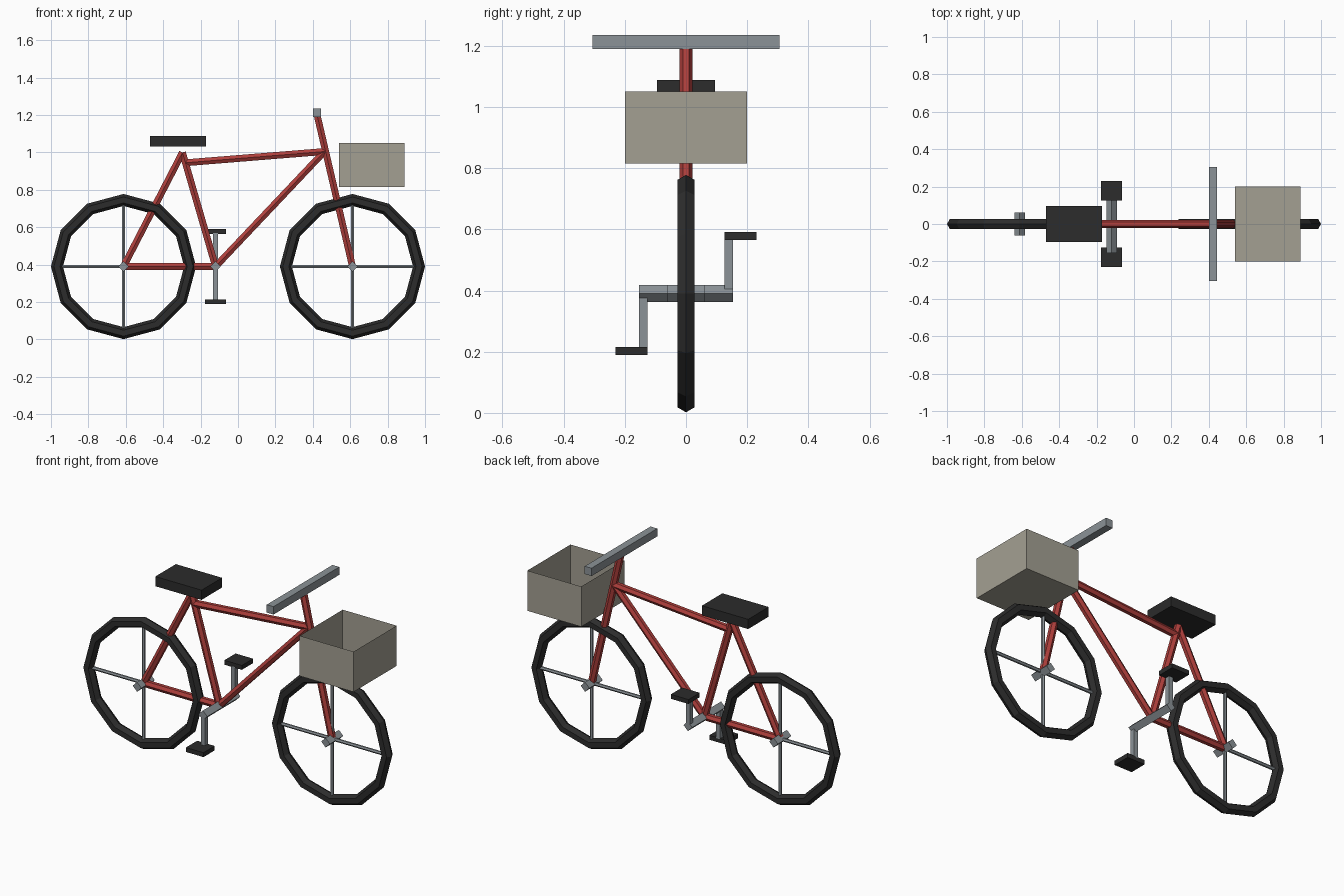
import bpy, bmesh, math
from mathutils import Vector

cube = bpy.data.objects.get("Cube")
if cube:
    bpy.data.objects.remove(cube, do_unlink=True)


def material(name, rgb):
    m = bpy.data.materials.new(name)
    m.use_nodes = True
    m.diffuse_color = (*rgb, 1)
    m.node_tree.nodes["Principled BSDF"].inputs["Base Color"].default_value = (*rgb, 1)
    return m


RED = material("frame red", (0.43, 0.05, 0.045))
BLACK = material("rubber black", (0.025, 0.025, 0.025))
GREY = material("metal grey", (0.26, 0.29, 0.31))
TAN = material("basket tan", (0.37, 0.35, 0.29))


def finish(bm, name, mat):
    bmesh.ops.recalc_face_normals(bm, faces=bm.faces)
    mesh = bpy.data.meshes.new(name)
    bm.to_mesh(mesh)
    bm.free()
    mesh.materials.append(mat)
    obj = bpy.data.objects.new(name, mesh)
    bpy.context.collection.objects.link(obj)
    return obj


def rod(name, a, b, radius, sides, mat):
    """Straight prism from a to b, with one edge turned to the side."""
    a, b = Vector(a), Vector(b)
    axis = (b - a).normalized()
    u = Vector((1, 0, 0)) if abs(axis.y) > 0.9 else Vector((0, 1, 0))
    v = axis.cross(u)
    bm = bmesh.new()
    rings = []
    for end in (a, b):
        angles = [math.tau * i / sides for i in range(sides)]
        rings.append([bm.verts.new(end + radius * (u * math.cos(t) + v * math.sin(t)))
                      for t in angles])
        bm.faces.new(rings[-1])
    for i in range(sides):
        j = (i + 1) % sides
        bm.faces.new((rings[0][i], rings[0][j], rings[1][j], rings[1][i]))
    return finish(bm, name, mat)


def box(name, center, size, mat, open_top=False):
    bm = bmesh.new()
    bmesh.ops.create_cube(bm, size=1)
    bmesh.ops.scale(bm, vec=size, verts=bm.verts)
    bmesh.ops.translate(bm, vec=center, verts=bm.verts)
    if open_top:
        top = max(bm.faces, key=lambda f: f.calc_center_median().z)
        bmesh.ops.delete(bm, geom=[top], context='FACES_ONLY')
    return finish(bm, name, mat)


# Wheels: tyre, crossed spokes and hub
AXLE_Z = 0.39
SPOKE = 0.356
for label, x in (("rear", -0.612), ("front", 0.612)):
    bpy.ops.mesh.primitive_torus_add(
        major_segments=12, minor_segments=6, major_radius=SPOKE, minor_radius=0.032,
        location=(x, 0, AXLE_Z), rotation=(math.pi / 2, 0, 0))
    tyre = bpy.context.object
    tyre.name = label + "_tyre"
    tyre.data.materials.append(BLACK)
    rod(label + "_spoke_level", (x - SPOKE, 0, AXLE_Z), (x + SPOKE, 0, AXLE_Z), 0.01, 6, GREY)
    rod(label + "_spoke_upright", (x, 0, AXLE_Z - SPOKE), (x, 0, AXLE_Z + SPOKE), 0.01, 6, GREY)
    rod(label + "_hub", (x, -0.062, AXLE_Z), (x, 0.062, AXLE_Z), 0.028, 4, GREY)

# Frame tubes
rear = (-0.612, 0, AXLE_Z)
crank = (-0.12, 0, AXLE_Z)
seat_top = (-0.297, 0, 1.0)
head = (0.462, 0, 1.005)
tubes = {
    "chain_stay": (rear, crank),
    "seat_stay": (rear, seat_top),
    "seat_tube": (crank, seat_top),
    "top_tube": ((-0.28, 0, 0.945), head),
    "down_tube": (crank, head),
    "fork": ((0.612, 0, AXLE_Z), (0.423, 0, 1.2)),
}
for name, (a, b) in tubes.items():
    rod(name, a, b, 0.021, 6, RED)

# Seat, handlebar and open basket
box("seat", (-0.32, 0, 1.06), (0.3, 0.19, 0.057), BLACK)
box("handlebar", (0.422, 0, 1.213), (0.044, 0.61, 0.046), GREY)
box("basket", (0.715, 0, 0.933), (0.35, 0.4, 0.236), TAN, open_top=True)

# Crank axle, arms and pedals
cx = crank[0]
rod("crank_axle", (cx, -0.154, AXLE_Z), (cx, 0.154, AXLE_Z), 0.028, 4, GREY)
for label, s in (("left", 1), ("right", -1)):
    box(label + "_crank_arm", (cx, s * 0.14, AXLE_Z + s * 0.09), (0.027, 0.028, 0.18), GREY)
    box(label + "_pedal", (cx, s * 0.178, AXLE_Z + s * 0.188), (0.114, 0.104, 0.026), BLACK)
